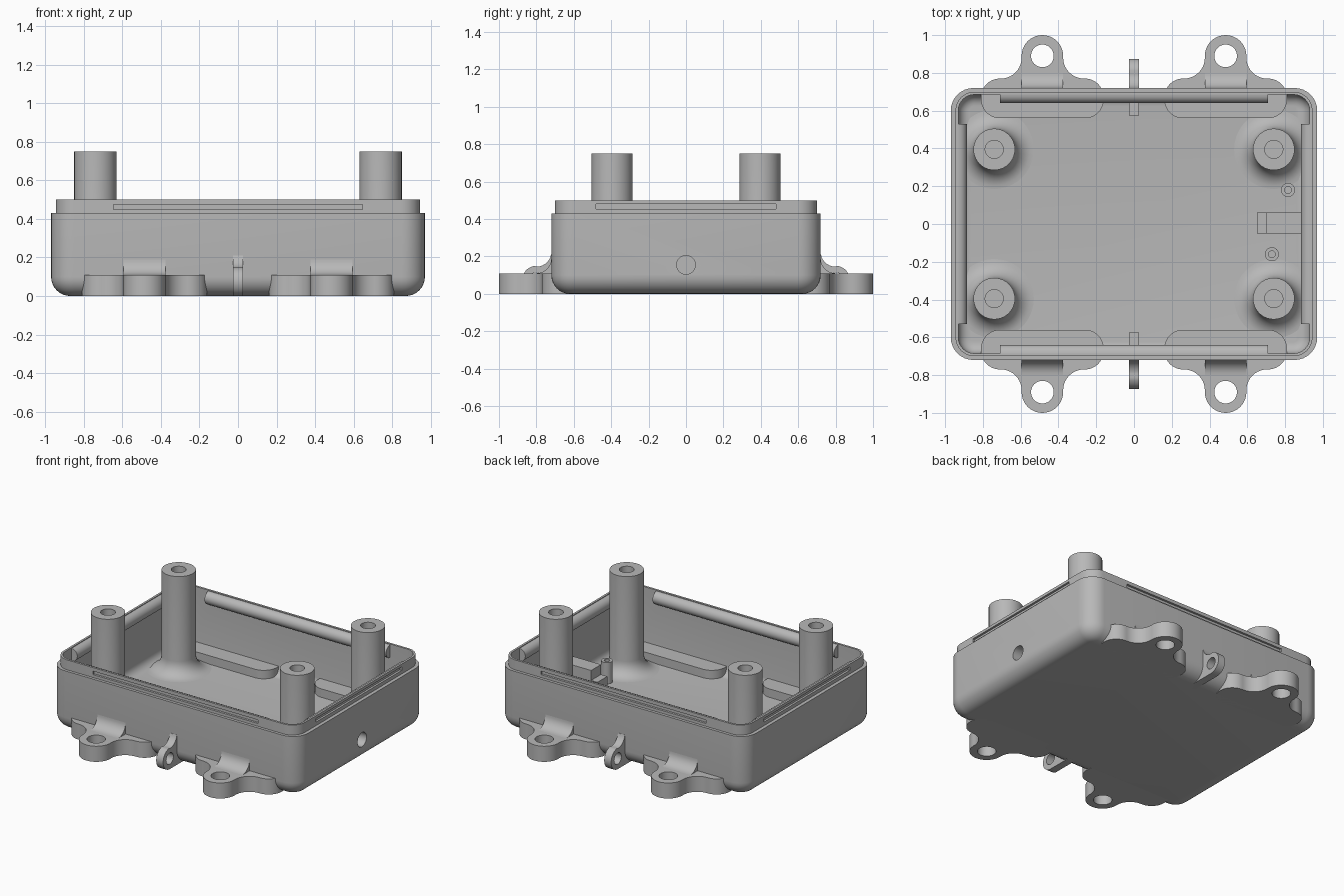
import bpy, bmesh, math
from mathutils import Vector

if "Cube" in bpy.data.objects:
    bpy.data.objects.remove(bpy.data.objects["Cube"], do_unlink=True)

GREY = (0.48, 0.48, 0.48, 1)
plastic = bpy.data.materials.new("grey_plastic")
plastic.use_nodes = True
plastic.diffuse_color = GREY
plastic.node_tree.nodes["Principled BSDF"].inputs["Base Color"].default_value = GREY


def arc(cx, cy, r, start, end, steps=10):
    angles = [math.radians(start + (end - start) * i / steps) for i in range(steps + 1)]
    return [(cx + r * math.cos(a), cy + r * math.sin(a)) for a in angles]


def loft(name, rings):
    """Skin a list of equal rings and cap both ends."""
    bm = bmesh.new()
    loops = [[bm.verts.new(p) for p in ring] for ring in rings]
    n = len(loops[0])
    for a, b in zip(loops, loops[1:]):
        for i in range(n):
            j = (i + 1) % n
            bm.faces.new((a[i], a[j], b[j], b[i]))
    bm.faces.new(loops[0])
    bm.faces.new(loops[-1])
    bmesh.ops.recalc_face_normals(bm, faces=bm.faces)
    mesh = bpy.data.meshes.new(name)
    bm.to_mesh(mesh)
    bm.free()
    mesh.materials.append(plastic)
    obj = bpy.data.objects.new(name, mesh)
    bpy.context.collection.objects.link(obj)
    return obj


def prism(name, profile, place, lo, hi):
    """Extrude a profile; place maps (u, v, depth) to a point."""
    return loft(name, [[place(u, v, d) for u, v in profile] for d in (lo, hi)])


def lathe(name, x, y, profile, sides=40):
    return loft(name, [[(px, py, z) for px, py in arc(x, y, r, 0, 360, sides)[:-1]]
                       for r, z in profile])


def box(name, lo, hi):
    corners = [(lo[0], lo[1]), (hi[0], lo[1]), (hi[0], hi[1]), (lo[0], hi[1])]
    return prism(name, corners, lambda u, v, d: (u, v, d), lo[2], hi[2])


def activate(obj):
    bpy.ops.object.select_all(action="DESELECT")
    obj.select_set(True)
    bpy.context.view_layer.objects.active = obj


def cut(obj, cutter):
    mod = obj.modifiers.new("cut", "BOOLEAN")
    mod.operation = "DIFFERENCE"
    mod.solver = "EXACT"
    mod.object = cutter
    activate(obj)
    bpy.ops.object.modifier_apply(modifier=mod.name)
    bpy.data.objects.remove(cutter, do_unlink=True)


def rounded_rect(hx, hy, r, z):
    pts = []
    for sx, sy, start in ((1, 1, 0), (-1, 1, 90), (-1, -1, 180), (1, -1, 270)):
        pts += arc(sx * (hx - r), sy * (hy - r), r, start, start + 90, 8)
    return [(x, y, z) for x, y in pts]


# Open tray: outer shell with rounded bottom, stepped lip, then the cavity
HX, HY, FLOOR = 0.97, 0.72, 0.05
rings = []
for x, z in arc(-0.1, 0.1, 0.1, 270, 360, 8):
    rings.append(rounded_rect(HX + x, HY + x, 0.12 + x, z))
rings += [rounded_rect(HX, HY, 0.12, 0.43),
          rounded_rect(0.945, 0.70, 0.1, 0.43),
          rounded_rect(0.945, 0.70, 0.1, 0.5),
          rounded_rect(0.93, 0.685, 0.085, 0.5)]
for x, z in arc(-0.06, FLOOR + 0.06, 0.06, 360, 270, 6):
    rings.append(rounded_rect(0.93 + x, 0.685 + x, 0.085 + x, z))
tray = loft("tray", rings)

# Snap grooves outside the lip, each backed by a rounded rail inside
bump = arc(0, 0, 0.045, 90, 270, 12)
for s in (1, -1):
    cut(tray, box("groove_cutter", (-0.645, min(s * 0.68, s * 0.75), 0.45),
                  (0.645, max(s * 0.68, s * 0.75), 0.475)))
    cut(tray, box("groove_cutter", (min(s * 0.925, s * 1.1), -0.48, 0.455),
                  (max(s * 0.925, s * 1.1), 0.48, 0.48)))
    prism("long_rail", bump, lambda u, v, d: (d, s * (0.685 + u), 0.45 + v), -0.71, 0.71)
    prism("short_rail", bump, lambda u, v, d: (s * (0.93 + u), d, 0.45 + v), -0.53, 0.53)


# Cable hole in the left wall with its guide block inside
def hole_cutter():
    return prism("hole_cutter", arc(0, 0.155, 0.05, 0, 360, 32)[:-1],
                 lambda u, v, d: (d, u, v), 0.8, 1.1)


cut(tray, hole_cutter())
guide = box("cable_guide", (0.70, -0.05, 0.04), (0.94, 0.06, 0.22))
cut(guide, hole_cutter())
box("guide_step", (0.65, -0.05, 0.04), (0.705, 0.06, 0.15))
for x, y in ((0.815, 0.18), (0.73, -0.16)):
    lathe("locating_pin", x, y, [(0.037, 0.04), (0.037, 0.2), (0.018, 0.2), (0.018, 0.1)], 24)

# Screw posts with a flared base and a blind bore
post = [(0.21, 0.04)] + arc(0.21, 0.15, 0.1, 270, 180, 8)
post += [(0.11, 0.75), (0.048, 0.75), (0.048, 0.45)]
for x in (0.74, -0.74):
    for y in (0.395, -0.395):
        lathe("screw_post", x, y, post)

# Mounting feet: flared ear with a bolt hole and a curved gusset to the wall
half = (arc(0, 0.89, 0.11, 90, 0) + arc(0.22, 0.88, 0.11, 180, 270)
        + arc(0.225, 0.67, 0.1, 90, 0) + arc(0.225, 0.66, 0.1, 0, -90))
foot_outline = half + [(-u, v) for u, v in reversed(half[1:])]
gusset = [(0.70, 0.10), (0.70, 0.19)] + arc(0.80, 0.19, 0.08, 180, 270) + [(0.80, 0.10)]
for x in (0.485, -0.485):
    for s in (1, -1):
        flat = lambda u, v, d: (x + u, s * v, d)
        foot = prism("mounting_foot", foot_outline, flat, 0, 0.11)
        cut(foot, prism("bolt_cutter", arc(0, 0.89, 0.06, 0, 360, 32)[:-1], flat, -0.1, 0.3))
        prism("foot_gusset", gusset, lambda u, v, d: (x + d, s * u, v), -0.11, 0.11)

# Tie loops at the middle of the front and back walls
loop = ([(0.575, 0.0)] + arc(0.80, 0.075, 0.075, -90, 80, 16)
        + arc(0.80, 0.225, 0.08, 265, 190, 8) + [(0.69, 0.21), (0.69, 0.11), (0.575, 0.11)])
for s in (1, -1):
    side = lambda u, v, d: (d, s * u, v)
    eye = prism("tie_loop", loop, side, -0.027, 0.027)
    cut(eye, prism("eye_cutter", arc(0.80, 0.075, 0.04, 0, 360, 24)[:-1], side, -0.1, 0.1))

# Smooth curved faces, keep crisp edges
for obj in list(bpy.context.collection.objects):
    if obj.type == "MESH" and plastic.name in obj.data.materials:
        activate(obj)
        bpy.ops.object.shade_smooth_by_angle(angle=math.radians(30))
